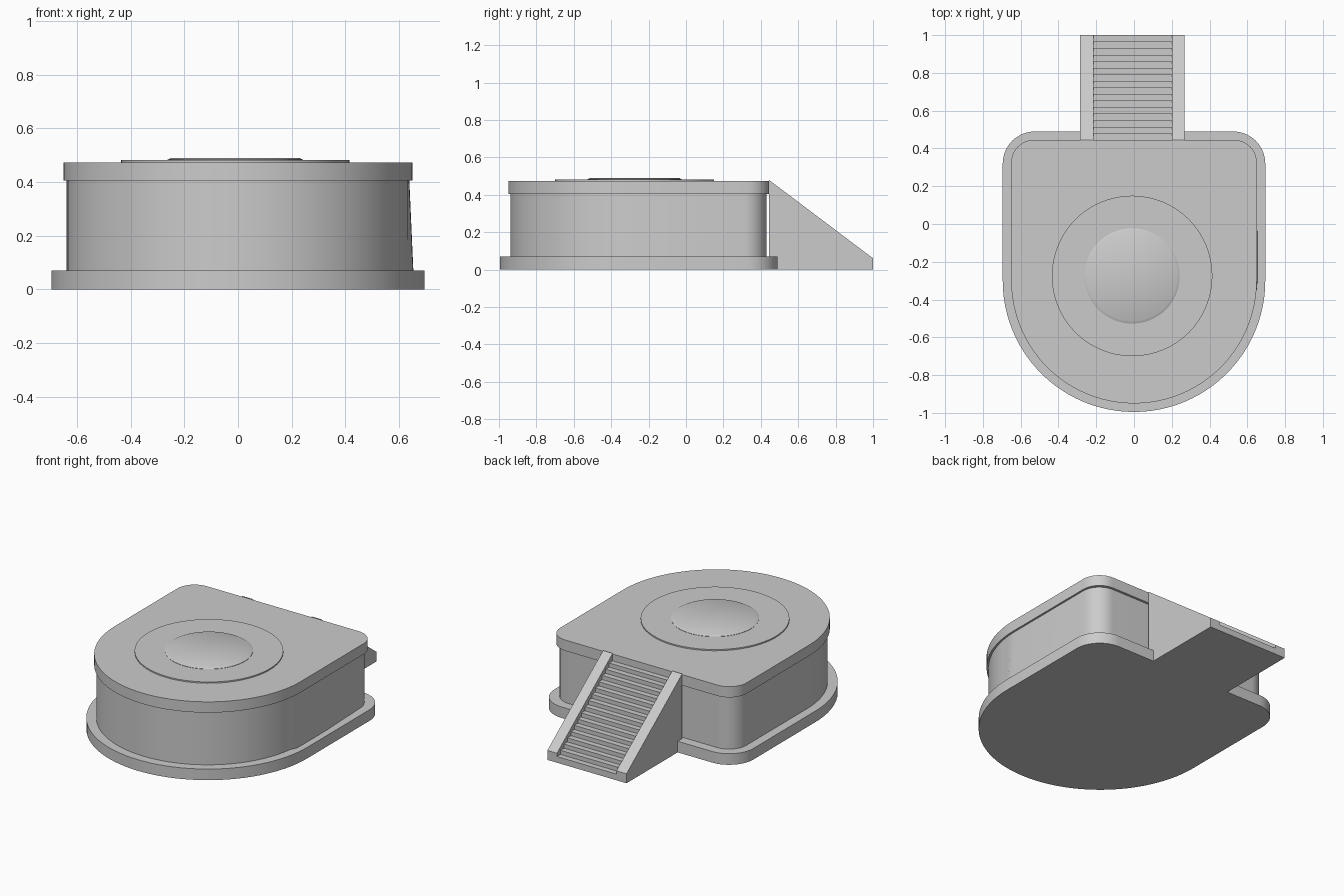
import bpy, bmesh, math

if "Cube" in bpy.data.objects:
    bpy.data.objects.remove(bpy.data.objects["Cube"])


def add_mesh(name, bm, smooth=True):
    bmesh.ops.recalc_face_normals(bm, faces=bm.faces[:])
    me = bpy.data.meshes.new(name)
    bm.to_mesh(me)
    bm.free()
    ob = bpy.data.objects.new(name, me)
    bpy.context.collection.objects.link(ob)
    if smooth:
        bpy.ops.object.select_all(action='DESELECT')
        ob.select_set(True)
        bpy.context.view_layer.objects.active = ob
        bpy.ops.object.shade_smooth_by_angle(angle=math.radians(30))
    return ob


def arc(cx, cy, r, a0, a1, n):
    return [(cx + r * math.cos(math.radians(a0 + (a1 - a0) * i / n)),
             cy + r * math.sin(math.radians(a0 + (a1 - a0) * i / n))) for i in range(n + 1)]


def loft(bm, loops):
    """Join equal-length vertex loops into a capped solid."""
    rings = [[bm.verts.new(p) for p in loop] for loop in loops]
    n = len(rings[0])
    for a, b in zip(rings, rings[1:]):
        for i in range(n):
            bm.faces.new((a[i], a[(i + 1) % n], b[(i + 1) % n], b[i]))
    bm.faces.new(rings[0][::-1])
    bm.faces.new(rings[-1])


def outline(w, back, corner):
    """Round front, straight sides, rounded back corners."""
    return (arc(0, -0.3, w, 180, 360, 48) + [(w, -0.05)]
            + arc(w - corner, back - corner, corner, 0, 90, 10)
            + arc(corner - w, back - corner, corner, 90, 180, 10))


def slab(name, w, back, corner, z0, z1, bulge=0.0):
    pts = outline(w, back, corner)
    low = [(x + (bulge if x > w - 0.005 and y < 0 else 0), y, z0) for x, y in pts]
    bm = bmesh.new()
    loft(bm, [low, [(x, y, z1) for x, y in pts]])
    return add_mesh(name, bm)


def disc(name, r0, r1, z0, z1):
    bm = bmesh.new()
    loft(bm, [[(x, y, z) for x, y in arc(-0.01, -0.275, r, 0, 354.375, 63)]
              for r, z in ((r0, z0), (r0, z0 + (z1 - z0) * 0.4), (r1, z1))])
    return add_mesh(name, bm)


def prism(name, profile, x0, x1):
    """Extrude a (y, z) profile along x."""
    bm = bmesh.new()
    loft(bm, [[(x, y, z) for y, z in profile] for x in (x0, x1)])
    return add_mesh(name, bm, False)


# Body: plinth, drum wall (slightly leaning on the right), roof
slab("plinth", 0.695, 0.49, 0.17, 0.0, 0.07)
slab("wall", 0.638, 0.43, 0.12, 0.07, 0.405, bulge=0.015)
slab("roof", 0.65, 0.445, 0.12, 0.405, 0.473)

# Raised discs on the roof
disc("roof_disc", 0.425, 0.425, 0.47, 0.481)
disc("roof_disc_inner", 0.252, 0.238, 0.478, 0.49)

# Stair side walls
side = [(0.445, 0.0), (1.0, 0.0), (1.0, 0.06), (0.445, 0.478)]
prism("stair_side_left", side, -0.285, -0.215)
prism("stair_side_right", side, 0.2, 0.267)

# Steps between the side walls
count, y0, z0 = 16, 0.445, 0.43
run, rise = (1.0 - y0) / count, z0 / (count + 0.5)
steps = [(y0, 0.0)]
for i in range(count):
    z = z0 - i * rise
    steps += [(y0 + i * run, z), (y0 + (i + 1) * run, z)]
steps.append((1.0, 0.0))
prism("steps", steps, -0.215, 0.2)
